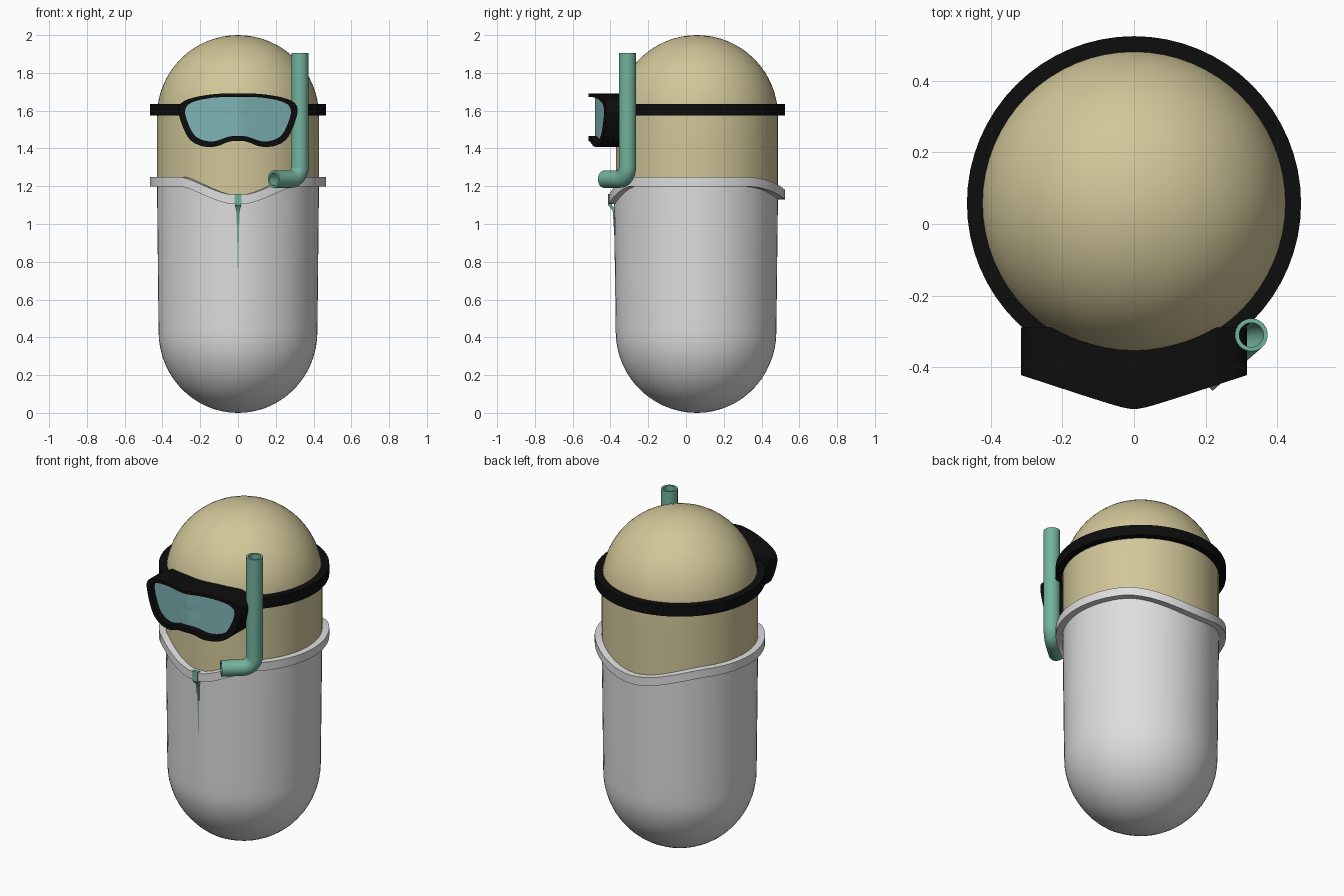
import bpy, bmesh, math
from mathutils import Vector

cube = bpy.data.objects.get("Cube")
if cube:
    bpy.data.objects.remove(cube, do_unlink=True)

CY = 0.058       # body axis in y
R = 0.429        # body radius
SEG = 64


def material(name, rgb):
    m = bpy.data.materials.new(name)
    m.use_nodes = True
    m.diffuse_color = (*rgb, 1)
    m.node_tree.nodes["Principled BSDF"].inputs["Base Color"].default_value = (*rgb, 1)
    return m


SKIN = material("tan", (0.64, 0.57, 0.32))
WHITE = material("white", (0.73, 0.73, 0.73))
BLACK = material("black", (0.004, 0.004, 0.004))
TEAL = material("teal green", (0.17, 0.45, 0.34))
GLASS = material("pale blue glass", (0.21, 0.45, 0.46))


def loft(name, rings, mat, closed=False, caps=(False, False)):
    """Bridge equal rings of points into one smooth-shaded object."""
    bm = bmesh.new()
    loops = [[bm.verts.new(p) for p in ring] for ring in rings]
    pairs = list(zip(loops, loops[1:]))
    if closed:
        pairs.append((loops[-1], loops[0]))
    for a, b in pairs:
        for i in range(len(a)):
            j = (i + 1) % len(a)
            bm.faces.new((a[i], a[j], b[j], b[i]))
    for cap, ring in zip(caps, (loops[0], loops[-1])):
        if cap:
            bm.faces.new(ring)
    bmesh.ops.recalc_face_normals(bm, faces=bm.faces)
    mesh = bpy.data.meshes.new(name)
    bm.to_mesh(mesh)
    bm.free()
    mesh.materials.append(mat)
    ob = bpy.data.objects.new(name, mesh)
    bpy.context.collection.objects.link(ob)
    bpy.ops.object.select_all(action='DESELECT')
    ob.select_set(True)
    bpy.context.view_layer.objects.active = ob
    bpy.ops.object.shade_smooth_by_angle(angle=math.radians(35))
    return ob


def smooth(t):
    t = min(max(t, 0), 1)
    return t * t * (3 - 2 * t)


ANGLES = [-math.pi + 2 * math.pi * i / SEG for i in range(SEG)]


def around(th, r, z):
    """Point around the body axis; angle 0 faces the front."""
    return (r * math.sin(th), CY - r * math.cos(th), z)


def collar_z(th):
    """Neckline height: sharp V in front, soft dip behind."""
    a = abs(th)
    t = min(max((0.68 - a) / 0.58, 0), 1)
    front = 0.092 * (0.6 * t + 0.4 * smooth(t))
    back = 0.068 * smooth((a - math.pi + 0.95) / 0.95)
    return 1.223 - front - back


def crease(th):
    return R + 0.01 * max(0, 1 - abs(th) / 0.5)


# Suit: round bottom, then straight sides up to the neckline
rings = []
for i in range(16):
    phi = math.pi / 2 * (0.005 + 0.995 * i / 15)
    rings.append([around(a, 0.98 * crease(a) * math.sin(phi), 0.43 * (1 - math.cos(phi)))
                  for a in ANGLES])
for i in range(1, 7):
    f = i / 6
    rings.append([around(a, crease(a) * (0.98 + 0.02 * f), 0.43 + (collar_z(a) - 0.43) * f)
                  for a in ANGLES])
loft("suit", rings, WHITE, caps=(True, False))

# Head: neckline up to a dome
rings = [[around(a, R, collar_z(a) + (1.57 - collar_z(a)) * i / 3) for a in ANGLES]
         for i in range(4)]
for i in range(1, 17):
    phi = math.pi / 2 * 0.997 * i / 16
    rings.append([around(a, R * math.cos(phi), 1.57 + 0.43 * math.sin(phi)) for a in ANGLES])
loft("head", rings, SKIN, caps=(False, True))


# Bands around the body
def band(name, height, half, mat):
    corners = [(0.415, -half), (0.467, -half), (0.467, half), (0.415, half)]
    loft(name, [[around(a, r, height(a) + dz) for a in ANGLES] for r, dz in corners],
         mat, closed=True)


band("collar", collar_z, 0.025, WHITE)
band("mask_strap", lambda a: 1.605, 0.031, BLACK)


# Diving mask
def spline(pts, steps=5):
    """Closed smooth curve through the points."""
    out, n = [], len(pts)
    for i in range(n):
        p0, p1, p2, p3 = (Vector(pts[(i + k) % n]) for k in (-1, 0, 1, 2))
        for s in range(steps):
            t = s / steps
            out.append(0.5 * (2 * p1 + (p2 - p0) * t + (2 * p0 - 5 * p1 + 4 * p2 - p3) * t * t
                              + (3 * p1 - p0 - 3 * p2 + p3) * t ** 3))
    return out


def mirrored(half):
    """Half outline from top centre to bottom centre, mirrored in x."""
    return half + [(-x, z) for x, z in reversed(half[1:-1])]


def mask_front(x):
    return -0.527 + 0.33 * math.hypot(x, 0.03)


outer = spline(mirrored([(0, 1.69), (0.12, 1.688), (0.24, 1.668), (0.305, 1.635), (0.312, 1.575),
                         (0.265, 1.46), (0.2, 1.415), (0.12, 1.41), (0.05, 1.435), (0, 1.44)]))
inner = spline(mirrored([(0, 1.672), (0.12, 1.67), (0.22, 1.652), (0.27, 1.625), (0.278, 1.575),
                         (0.24, 1.482), (0.19, 1.445), (0.125, 1.438), (0.05, 1.462), (0, 1.466)]))
loft("mask_frame", [
    [(x, -0.29, z) for x, z in outer],
    [(x, mask_front(x), z) for x, z in outer],
    [(x, mask_front(x), z) for x, z in inner],
    [(x, mask_front(x) + 0.05, z) for x, z in inner],
    [(x, -0.29, z) for x, z in inner],
], BLACK, closed=True)

centre = Vector((0, 1.56))
rings = []
for s in (1, 0.8, 0.6, 0.4, 0.2, 0.01):
    loop = [centre + (p - centre) * s for p in inner]
    rings.append([(x, mask_front(x) + 0.036, z) for x, z in loop])
loft("mask_lens", rings, GLASS, caps=(False, True))

# Snorkel: hollow tube bent toward the mouth
base = Vector((0.328, -0.31, 0))
aim = Vector((-0.137, -0.12, 0)).normalized()
side = aim.cross(Vector((0, 0, 1)))
BEND = 0.065
path = [(0, 1.905, 0), (0, 1.6, 0)]          # (forward, height, turn)
for i in range(9):
    a = math.pi / 2 * i / 8
    path.append((BEND * (1 - math.cos(a)), 1.237 + BEND * (1 - math.sin(a)), a))
path.append((0.185, 1.237, math.pi / 2))


def tube_ring(station, r):
    f, z, a = station
    across = aim * math.cos(a) + Vector((0, 0, math.sin(a)))
    mid = base + aim * f + Vector((0, 0, z))
    return [mid + r * (side * math.cos(k * math.tau / 24) + across * math.sin(k * math.tau / 24))
            for k in range(24)]


loft("snorkel", [tube_ring(p, 0.046) for p in path]
     + [tube_ring(p, 0.034) for p in reversed(path)], TEAL, closed=True)

# Zip pull: small tab on the neckline tapering to a thin point
rings = []
for z, w, y in [(1.16, 0.019, -0.412), (1.1, 0.017, -0.412), (1.07, 0.009, -0.388),
                (0.95, 0.005, -0.38), (0.75, 0.001, -0.376)]:
    rings.append([(-w, y, z), (w, y, z), (w, y + 0.02, z), (-w, y + 0.02, z)])
loft("zip_pull", rings, TEAL, caps=(True, True))
